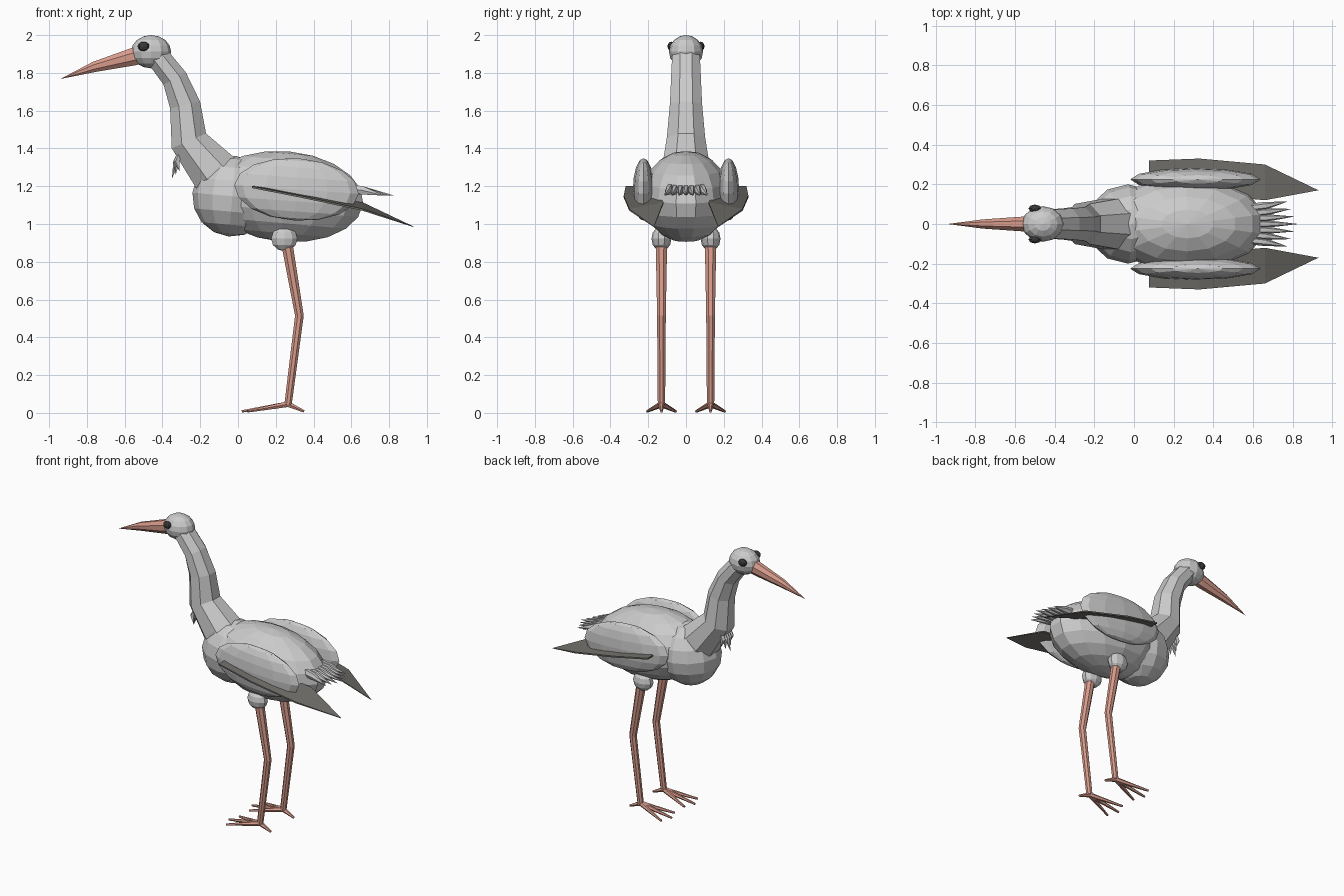
import bpy, bmesh
from math import sin, cos, pi, radians
from mathutils import Vector, Matrix

if "Cube" in bpy.data.objects:
    bpy.data.objects.remove(bpy.data.objects["Cube"])


def material(name, color):
    m = bpy.data.materials.new(name)
    m.diffuse_color = (*color, 1)
    m.use_nodes = True
    m.node_tree.nodes["Principled BSDF"].inputs["Base Color"].default_value = m.diffuse_color
    return m


WHITE = material("plumage", (0.82, 0.82, 0.79))
RED = material("bill_and_legs", (0.68, 0.33, 0.26))
DARK = material("flight_feathers", (0.16, 0.155, 0.14))
BLACK = material("eye", (0.04, 0.04, 0.04))


def finish(name, bm, mat):
    bmesh.ops.recalc_face_normals(bm, faces=bm.faces)
    me = bpy.data.meshes.new(name)
    bm.to_mesh(me)
    bm.free()
    me.materials.append(mat)
    ob = bpy.data.objects.new(name, me)
    bpy.context.collection.objects.link(ob)
    return ob


def ellipsoid(name, loc, radii, mat, seg=12, rings=8, tilt=0):
    bm = bmesh.new()
    bmesh.ops.create_uvsphere(bm, u_segments=seg, v_segments=rings, radius=1)
    bm.transform(Matrix.Translation(loc) @ Matrix.Rotation(radians(tilt), 4, 'Y')
                 @ Matrix.Diagonal((*radii, 1)))
    return finish(name, bm, mat)


def tube(name, pts, radii, mat, sides=8):
    """Loft along pts; each radius is (in-plane, sideways) and 0 makes a point."""
    bm = bmesh.new()
    pts = [Vector(p) for p in pts]
    rings = []
    for i, (p, r) in enumerate(zip(pts, radii)):
        t = (pts[min(i + 1, len(pts) - 1)] - pts[max(i - 1, 0)]).normalized()
        side = Vector((0, 1, 0))
        side = (side - t * side.dot(t)).normalized()
        up = t.cross(side)
        ru, rs = r if isinstance(r, tuple) else (r, r)
        if ru == 0:
            rings.append([bm.verts.new(p)])
        else:
            angles = [2 * pi * (k + 0.5) / sides for k in range(sides)]
            rings.append([bm.verts.new(p + up * ru * cos(a) + side * rs * sin(a)) for a in angles])
    for a, b in zip(rings, rings[1:]):
        for k in range(sides):
            n = (k + 1) % sides
            if len(b) == 1:
                bm.faces.new((a[k], a[n], b[0]))
            else:
                bm.faces.new((a[k], a[n], b[n], b[k]))
    for ring in (rings[0], rings[-1]):
        if len(ring) > 2:
            bm.faces.new(ring)
    return finish(name, bm, mat)


# Body, chest and head
ellipsoid("body", (0.25, 0, 1.145), (0.425, 0.235, 0.24), WHITE, 14, 10, 5)
ellipsoid("chest", (-0.03, 0, 1.147), (0.212, 0.2, 0.214), WHITE, 12, 8, 5)
ellipsoid("head", (-0.46, 0, 1.912), (0.106, 0.09, 0.088), WHITE, 12, 8)

# Neck
tube("neck",
     [(-0.44, 0, 1.9), (-0.41, 0, 1.866), (-0.335, 0, 1.77), (-0.28, 0, 1.63),
      (-0.26, 0, 1.44), (-0.13, 0, 1.28), (-0.03, 0, 1.19)],
     [(0.06, 0.075), (0.068, 0.08), (0.073, 0.085), (0.088, 0.092),
      (0.107, 0.11), (0.138, 0.135), (0.14, 0.14)], WHITE)

# Bill
tube("bill", [(-0.5, 0, 1.9), (-0.56, 0, 1.884), (-0.76, 0, 1.832), (-0.94, 0, 1.768)],
     [(0.052, 0.042), (0.05, 0.04), (0.03, 0.025), 0], RED)

# Throat tuft
for i in range(-2, 3):
    y = i * 0.022
    tip = 1.24 + abs(i) * 0.02
    tube("throat_feather", [(-0.30, y, 1.39), (-0.325, y, 1.33), (-0.35 + abs(i) * 0.02, y * 1.3, tip)],
         [0.012, 0.018, 0], WHITE, 5)

# Tail fan
for i in range(-3, 4):
    y = i * 0.038
    tube("tail_feather", [(0.56, y * 0.7, 1.19), (0.66, y * 0.8, 1.178),
                          (0.83 - abs(i) * 0.018, y, 1.15)],
         [(0.03, 0.02), (0.025, 0.02), 0], WHITE, 6)


def flight_blade(name, s):
    # Outline runs along the outer edge to the tip, paired with the inner edge
    outer = [(0.075, 0.32, 1.195), (0.33, 0.33, 1.145), (0.66, 0.30, 1.075)]
    inner = [(0.075, 0.17, 1.2), (0.33, 0.15, 1.165), (0.66, 0.12, 1.11)]
    tip = (0.93, 0.17, 0.985)
    bm = bmesh.new()
    rows = []
    for dz in (0.005, -0.005):
        o, n = ([bm.verts.new((x, y * s, z + dz)) for x, y, z in e] for e in (outer, inner))
        t = bm.verts.new((tip[0], tip[1] * s, tip[2] + dz * 0.3))
        for k in range(2):
            bm.faces.new((o[k], o[k + 1], n[k + 1], n[k]))
        bm.faces.new((o[2], t, n[2]))
        rows.append(o + [t] + n[::-1])
    top, bottom = rows
    for k in range(len(top)):
        n = (k + 1) % len(top)
        bm.faces.new((top[k], top[n], bottom[n], bottom[k]))
    return finish(name, bm, DARK)


# Paired parts
for side, s in (("near", -1), ("far", 1)):
    y = 0.13 * s
    ellipsoid(side + "_eye", (-0.5, 0.078 * s, 1.94), (0.032, 0.02, 0.025), BLACK, 8, 6)
    ellipsoid(side + "_wing", (0.31, 0.225 * s, 1.183), (0.33, 0.056, 0.165), WHITE, 12, 8, 4)
    flight_blade(side + "_flight_feathers", s)
    ellipsoid(side + "_thigh", (0.245, y, 0.922), (0.073, 0.053, 0.066), WHITE, 10, 6)
    tube(side + "_leg", [(0.255, y, 0.92), (0.325, y, 0.515), (0.265, y, 0.045)],
         [0.033, 0.025, 0.021], RED)
    # Three front toes and a hind toe
    for tx, ty in ((0.02, 0), (0.05, 0.075), (0.05, -0.075), (0.35, 0)):
        tube(side + "_toe", [(0.265, y, 0.046), (tx, y + ty, 0.008)], [0.017, 0.007], RED, 6)
